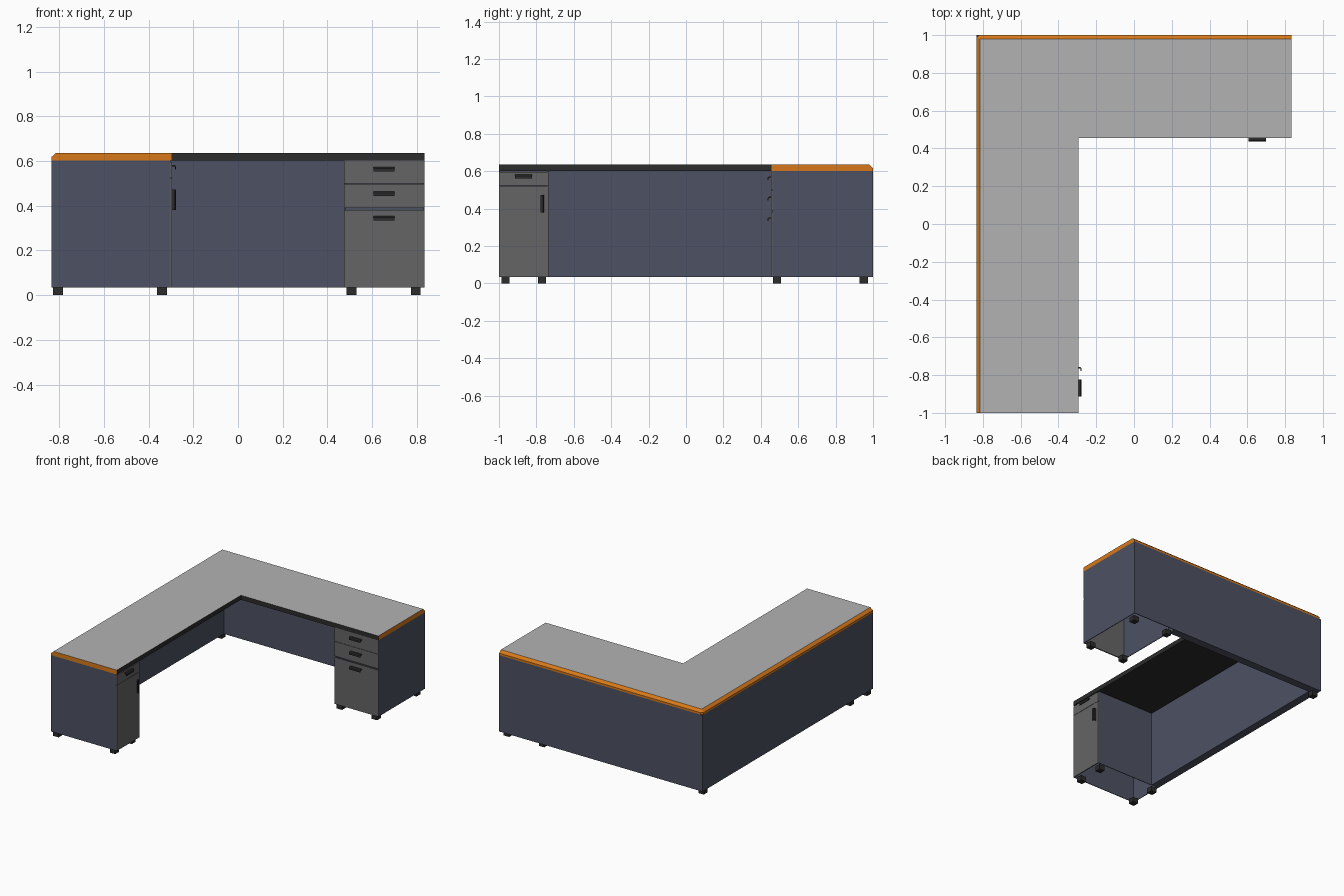
import bpy, bmesh
from mathutils import Vector

if "Cube" in bpy.data.objects:
    bpy.data.objects.remove(bpy.data.objects["Cube"])


def material(name, r, g, b):
    m = bpy.data.materials.new(name)
    m.diffuse_color = (r, g, b, 1)
    m.use_nodes = True
    m.node_tree.nodes["Principled BSDF"].inputs["Base Color"].default_value = m.diffuse_color
    return m


BLUE = material("blue_panel", 0.075, 0.085, 0.125)
DARK = material("dark_trim", 0.025, 0.025, 0.025)
DRAWER = material("drawer_grey", 0.13, 0.13, 0.13)
ORANGE = material("orange_edge", 0.68, 0.19, 0.01)
TOP = material("top_grey", 0.45, 0.45, 0.45)


def finish(name, bm, mats):
    bmesh.ops.remove_doubles(bm, verts=bm.verts, dist=1e-5)
    bmesh.ops.recalc_face_normals(bm, faces=bm.faces)
    me = bpy.data.meshes.new(name)
    bm.to_mesh(me)
    bm.free()
    for m in mats:
        me.materials.append(m)
    ob = bpy.data.objects.new(name, me)
    bpy.context.collection.objects.link(ob)
    return ob


def box(name, x, y, z, mat):
    bm = bmesh.new()
    bmesh.ops.create_cube(bm, size=1)
    for v in bm.verts:
        v.co = [(a + b) / 2 + c * (b - a) for (a, b), c in zip((x, y, z), v.co)]
    return finish(name, bm, [mat])


# L-shaped desktop: chamfered orange outer edge, dark inner edge and underside
outer = [(-.835, -1), (-.295, -1), (-.295, .455), (.835, .455),
         (.835, 1), (-.82, 1), (-.835, .985)]
inner = [(-.815, -1), (-.295, -1), (-.295, .455), (.835, .455),
         (.835, .98), (-.815, .98), (-.815, .98)]
bm = bmesh.new()
rings = [[bm.verts.new((x, y, z)) for x, y in pts]
         for pts, z in ((outer, .602), (outer, .617), (inner, .635))]
bm.faces.new(rings[0]).material_index = 0
for lo, hi in zip(rings, rings[1:]):
    for i in range(7):
        j = (i + 1) % 7
        quad = [lo[i], lo[j], hi[j], hi[i]]
        if i == 5 and hi is rings[2]:
            quad.pop()
        bm.faces.new(quad).material_index = 0 if i in (1, 2) else 1
bm.faces.new(rings[2][:6]).material_index = 2
finish("desktop", bm, [DARK, ORANGE, TOP])

# Modesty panels, thick between the pedestals and thin around them
Z = (.035, .602)
T = .005
box("left_panel", (-.835, -.775), (-.735, 1), Z, BLUE)
box("back_panel", (-.775, .475), (.94, 1), Z, BLUE)
box("left_pedestal_outer_side", (-.835, -.835 + T), (-1, -.735), Z, BLUE)
box("left_pedestal_end", (-.835, -.302), (-1, -1 + T), Z, BLUE)
box("left_pedestal_inner_side", (-.775, -.302), (-.735 - T, -.735), Z, BLUE)
box("right_pedestal_back", (.475, .835), (1 - T, 1), Z, BLUE)
box("right_pedestal_end", (.835 - T, .835), (.463, 1), Z, BLUE)
box("right_pedestal_inner_side", (.475, .475 + T), (.463, .94), Z, BLUE)

# Drawer fronts and door
for i, z in enumerate([(.5, .602), (.39, .498), (.035, .381)]):
    box(f"right_drawer_{i + 1}", (.475, .835), (.455, .463), z, DRAWER)
box("left_drawer", (-.302, -.295), (-1, -.735), (.523, .596), DRAWER)
box("left_door", (-.302, -.295), (-1, -.735), (.035, .521), DRAWER)

# Hooked pull: section as (outward, across), extruded along its length
HOOK = [(0, .02), (.012, .02), (.018, .013), (.018, 0),
        (.013, 0), (.013, .01), (.01, .014), (0, .014)]


def handle(name, start, out, across, along, length):
    o, a, l = Vector(out), Vector(across), Vector(along) * length
    bm = bmesh.new()
    f = bm.faces.new([bm.verts.new(Vector(start) + o * p + a * q) for p, q in HOOK])
    r = bmesh.ops.extrude_face_region(bm, geom=[f])
    bmesh.ops.translate(bm, vec=l, verts=[v for v in r["geom"] if isinstance(v, bmesh.types.BMVert)])
    finish(name, bm, [DARK])


for i, z in enumerate((.553, .444, .333)):
    handle(f"right_drawer_handle_{i + 1}", (.607, .455, z), (0, -1, 0), (0, 0, 1), (1, 0, 0), .092)
handle("left_drawer_handle", (-.295, -.913, .562), (1, 0, 0), (0, 0, 1), (0, 1, 0), .09)
handle("left_door_handle", (-.295, -.778, .38), (1, 0, 0), (0, 1, 0), (0, 0, 1), .093)

# Square feet under both pedestals and the corner
feet = [(x, y) for x in (-.805, -.34) for y in (-.965, -.77)]
feet += [(x, y) for x in (.507, .795) for y in (.487, .95)]
feet.append((-.805, .95))
for i, (x, y) in enumerate(feet):
    box(f"foot_{i + 1}", (x - .022, x + .022), (y - .022, y + .022), (0, .037), DARK)
